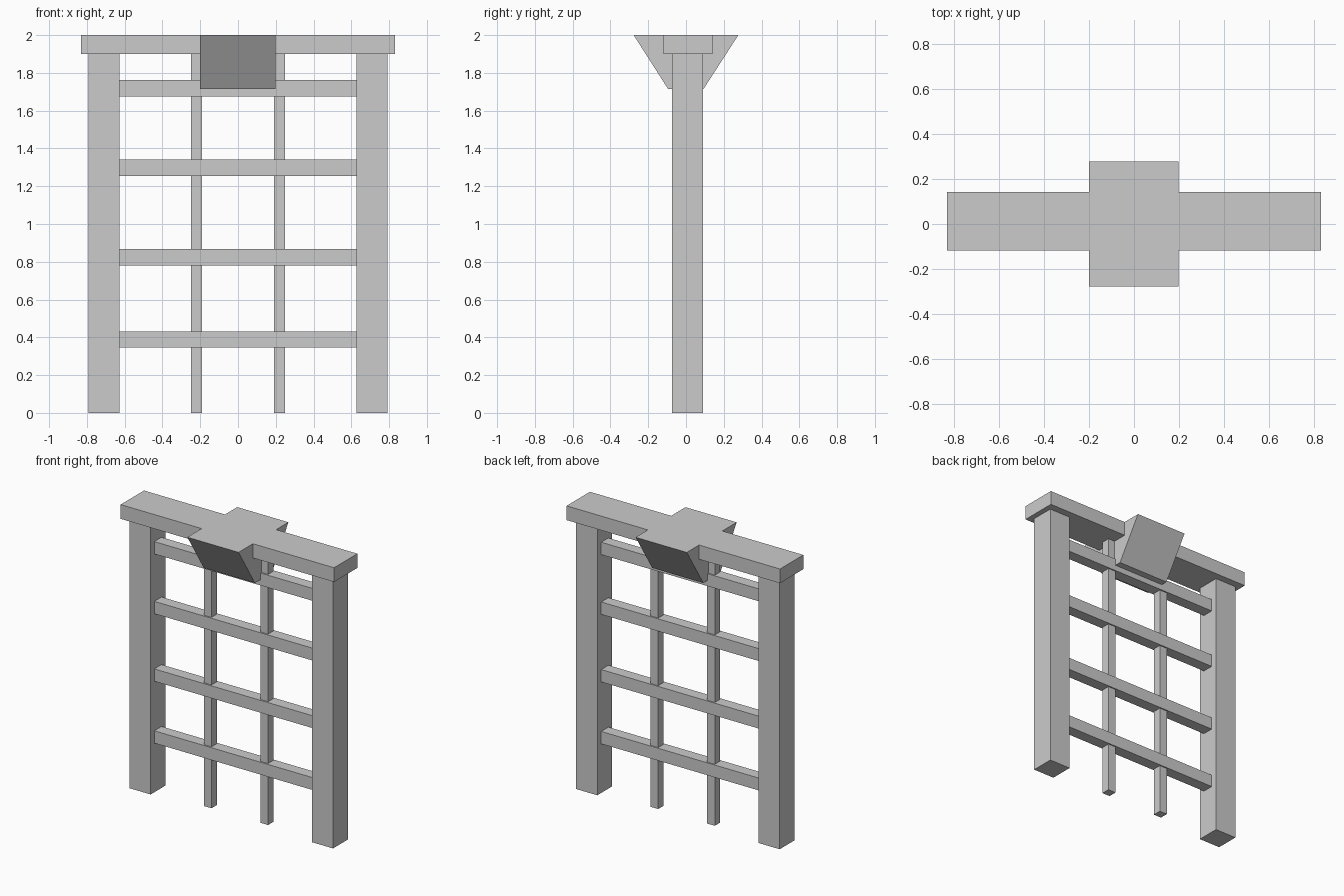
import bpy

if "Cube" in bpy.data.objects:
    bpy.data.objects.remove(bpy.data.objects["Cube"])


def prism(name, profile, x0, x1):
    """Extrude a (y, z) profile along x."""
    n = len(profile)
    verts = [(x, y, z) for x in (x0, x1) for y, z in profile]
    faces = [tuple(reversed(range(n))), tuple(range(n, 2 * n))]
    faces += [(i, (i + 1) % n, (i + 1) % n + n, i + n) for i in range(n)]
    mesh = bpy.data.meshes.new(name)
    mesh.from_pydata(verts, [], faces)
    obj = bpy.data.objects.new(name, mesh)
    bpy.context.collection.objects.link(obj)
    return obj


def box(name, x, y, z):
    """Box from (min, max) ranges."""
    profile = [(y[0], z[0]), (y[1], z[0]), (y[1], z[1]), (y[0], z[1])]
    return prism(name, profile, *x)


TOP, LINTEL_Z = 2.0, 1.90

# Side posts and thin upright bars
for side, s in (("left", -1), ("right", 1)):
    box(f"{side}_post", sorted((s * 0.627, s * 0.792)), (-0.075, 0.09), (0, LINTEL_Z))
    box(f"{side}_upright_bar", sorted((s * 0.19, s * 0.25)), (-0.023, 0.037), (0, LINTEL_Z))

# Horizontal rails between the posts
for i, z in enumerate((0.345, 0.78, 1.255, 1.675)):
    box(f"rail_{i + 1}", (-0.627, 0.627), (-0.034, 0.046), (z, z + 0.087))

# Lintel across the top
box("lintel", (-0.83, 0.83), (-0.118, 0.141), (LINTEL_Z, TOP))

# Keystone, flaring outward to the top
prism("keystone", [(-0.095, 1.715), (0.093, 1.715), (0.277, TOP), (-0.277, TOP)], -0.2, 0.198)
